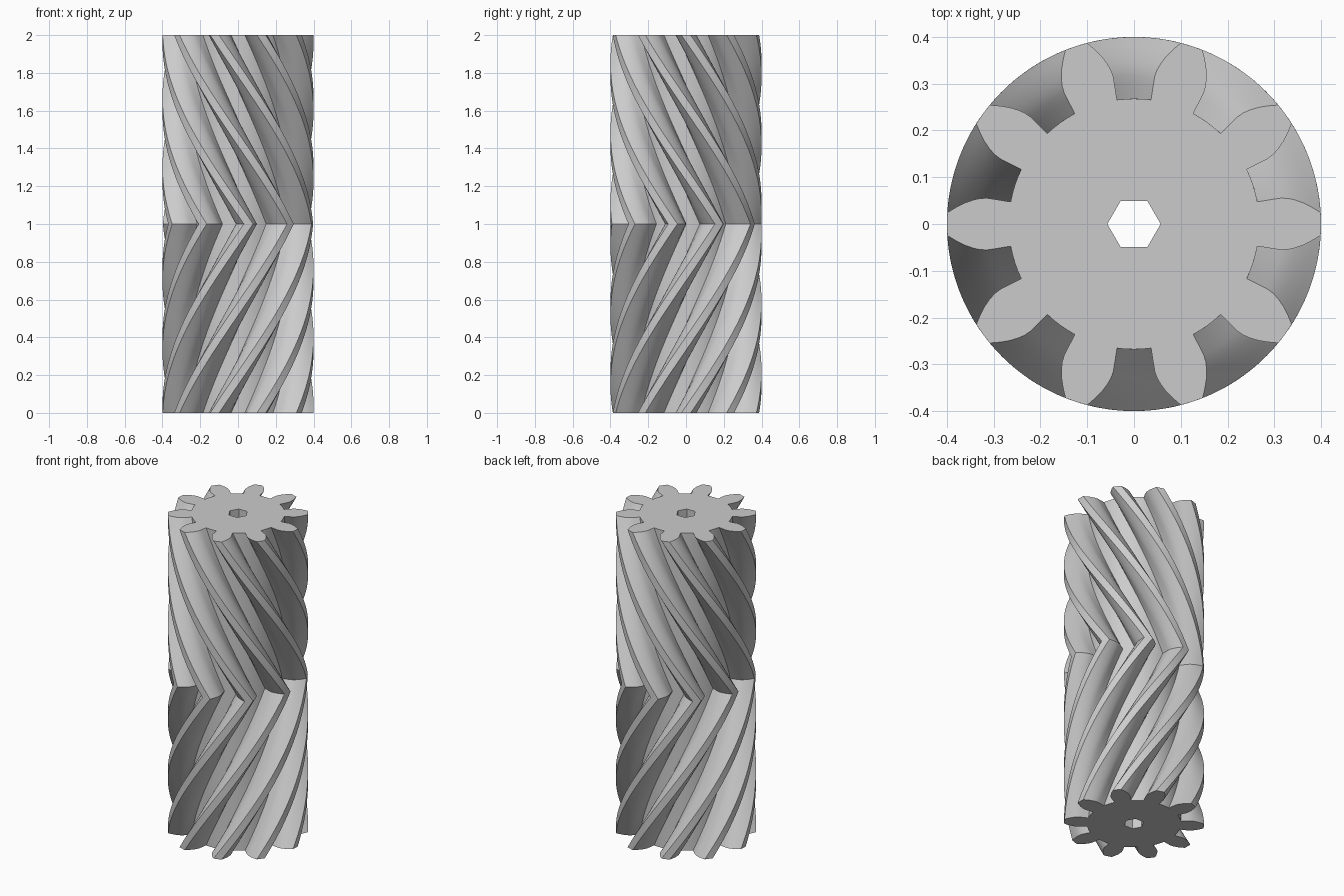
import bpy, bmesh
from math import cos, sin, pi, radians

if "Cube" in bpy.data.objects:
    bpy.data.objects.remove(bpy.data.objects["Cube"])

TEETH = 10
TWIST = radians(98)     # turn of each half
SLICES = 32             # rings per half
HOLE = 0.057            # hexagon corner radius

# Half a tooth: (radius, degrees from the tooth centre), root to tip
FLANK = [(0.268, 10.2), (0.300, 10.1), (0.318, 10.0), (0.333, 9.5),
         (0.348, 8.5), (0.365, 7.1), (0.382, 5.4), (0.4, 3.5)]
ROOT = [(0.268, 14), (0.268, 18), (0.268, 22)]
TOOTH = ([(r, -a) for r, a in FLANK] + [(0.4, 0)]
         + [(r, a) for r, a in reversed(FLANK)] + ROOT)


def gear_ring(bm, z, turn):
    """One outline of the gear at height z."""
    ring = []
    for t in range(TEETH):
        for r, deg in TOOTH:
            a = 2 * pi * t / TEETH + radians(deg) + turn
            ring.append(bm.verts.new((r * cos(a), r * sin(a), z)))
    return ring


def hex_ring(bm, z):
    return [bm.verts.new((HOLE * cos(k * pi / 3), HOLE * sin(k * pi / 3), z))
            for k in range(6)]


def skin(bm, low, high):
    """Wall of quads between two closed rings."""
    n = len(low)
    for i in range(n):
        j = (i + 1) % n
        bm.faces.new((low[i], low[j], high[j], high[i]))


def cap(bm, outer, inner):
    """Flat end face with the hexagonal hole left open."""
    edges = []
    for ring in (outer, inner):
        for i, v in enumerate(ring):
            edges.append(bm.edges.get((v, ring[(i + 1) % len(ring)])))
    bmesh.ops.triangle_fill(bm, use_beauty=True, edges=edges)


bm = bmesh.new()

# Herringbone teeth: twist up to the middle, then back again
rings = []
for s in range(2 * SLICES + 1):
    z = s / SLICES
    rings.append(gear_ring(bm, z, TWIST * (1 - abs(1 - z))))
for low, high in zip(rings, rings[1:]):
    skin(bm, low, high)

# Straight hexagonal bore and the two end faces
bore_low, bore_high = hex_ring(bm, 0), hex_ring(bm, 2)
skin(bm, bore_low, bore_high)
cap(bm, rings[0], bore_low)
cap(bm, rings[-1], bore_high)
bmesh.ops.recalc_face_normals(bm, faces=bm.faces)

mesh = bpy.data.meshes.new("herringbone_gear")
bm.to_mesh(mesh)
bm.free()
gear = bpy.data.objects.new("herringbone_gear", mesh)
bpy.context.collection.objects.link(gear)

# Plain grey
grey = bpy.data.materials.new("light_grey")
grey.use_nodes = True
colour = (0.6, 0.6, 0.6, 1)
grey.diffuse_color = colour
grey.node_tree.nodes["Principled BSDF"].inputs["Base Color"].default_value = colour
mesh.materials.append(grey)

# Smooth flanks with sharp tooth corners
bpy.context.view_layer.objects.active = gear
gear.select_set(True)
bpy.ops.object.shade_smooth_by_angle(angle=radians(30))
